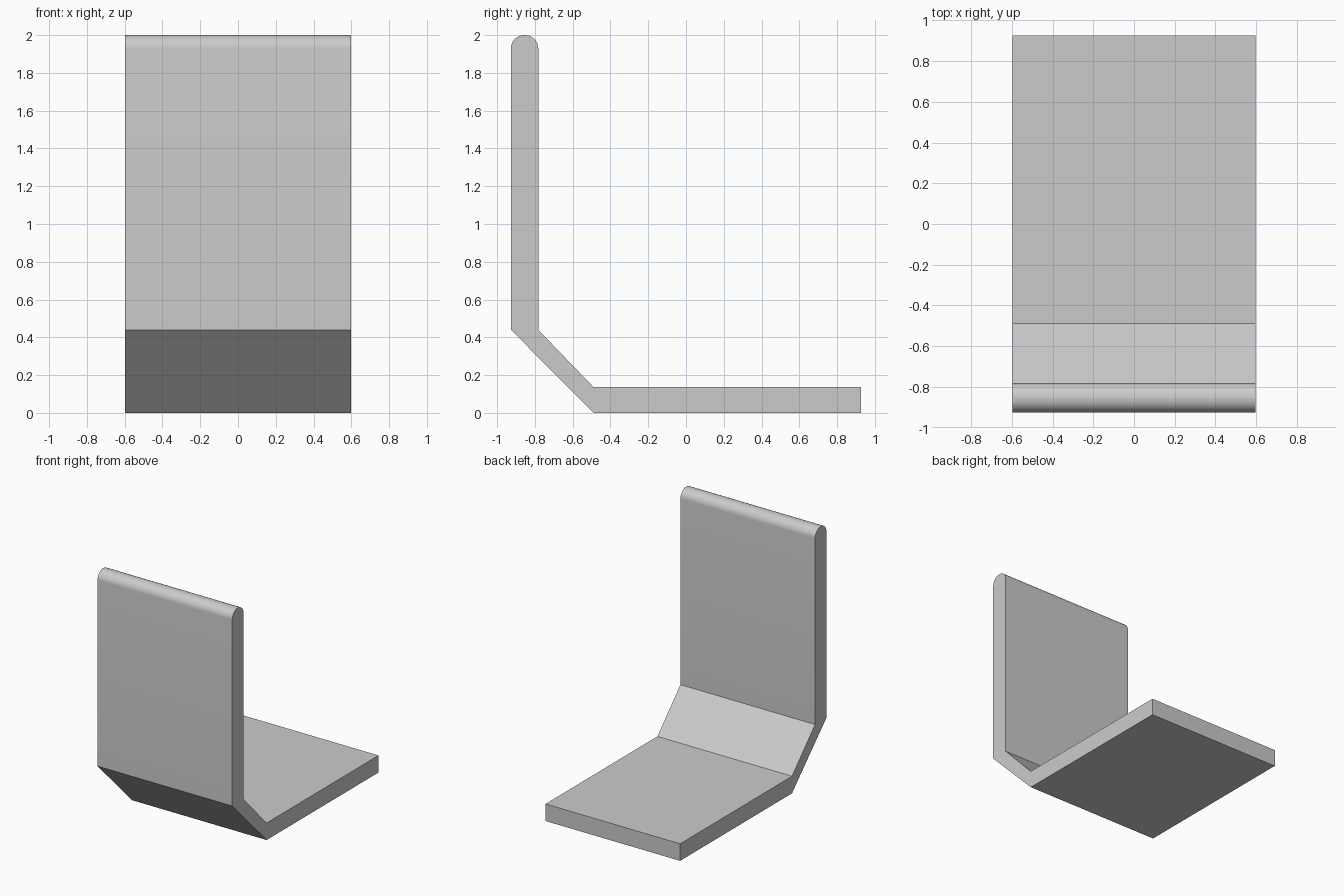
import bpy, bmesh
from math import sin, cos, pi

cube = bpy.data.objects.get("Cube")
if cube:
    bpy.data.objects.remove(cube, do_unlink=True)

HALF_WIDTH = 0.597
FRONT, INNER, BEND, BACK = -0.927, -0.782, -0.49, 0.927
KNEE, THICK, TOP, RADIUS = 0.44, 0.137, 2.0, 0.07

# Single grey material
grey = bpy.data.materials.new("plain grey")
grey.use_nodes = True
colour = (0.6, 0.6, 0.6, 1)
grey.diffuse_color = colour
grey.node_tree.nodes["Principled BSDF"].inputs["Base Color"].default_value = colour


def corner(cy, start, steps=8):
    """Quarter-round points at the top edge, turning clockwise."""
    angles = [start - pi / 2 * i / steps for i in range(steps + 1)]
    return [(cy + RADIUS * cos(a), TOP - RADIUS + RADIUS * sin(a)) for a in angles]


# Side profile: flat base, sloped bend, upright with a rounded top
profile = [(BACK, 0), (BEND, 0), (FRONT, KNEE)]
profile += corner(FRONT + RADIUS, pi) + corner(INNER - RADIUS, pi / 2)
profile += [(INNER, KNEE), (BEND, THICK), (BACK, THICK)]

# Extrude the profile across the width
bm = bmesh.new()
side = bm.faces.new([bm.verts.new((-HALF_WIDTH, y, z)) for y, z in profile])
result = bmesh.ops.extrude_face_region(bm, geom=[side], use_keep_orig=True)
moved = [v for v in result["geom"] if isinstance(v, bmesh.types.BMVert)]
bmesh.ops.translate(bm, verts=moved, vec=(2 * HALF_WIDTH, 0, 0))
bmesh.ops.recalc_face_normals(bm, faces=bm.faces)

mesh = bpy.data.meshes.new("bent_stand")
bm.to_mesh(mesh)
bm.free()
mesh.materials.append(grey)
stand = bpy.data.objects.new("bent_stand", mesh)
bpy.context.collection.objects.link(stand)

# Smooth the rounded top while keeping the bends sharp
bpy.context.view_layer.objects.active = stand
stand.select_set(True)
bpy.ops.object.shade_smooth_by_angle(angle=pi / 6)
